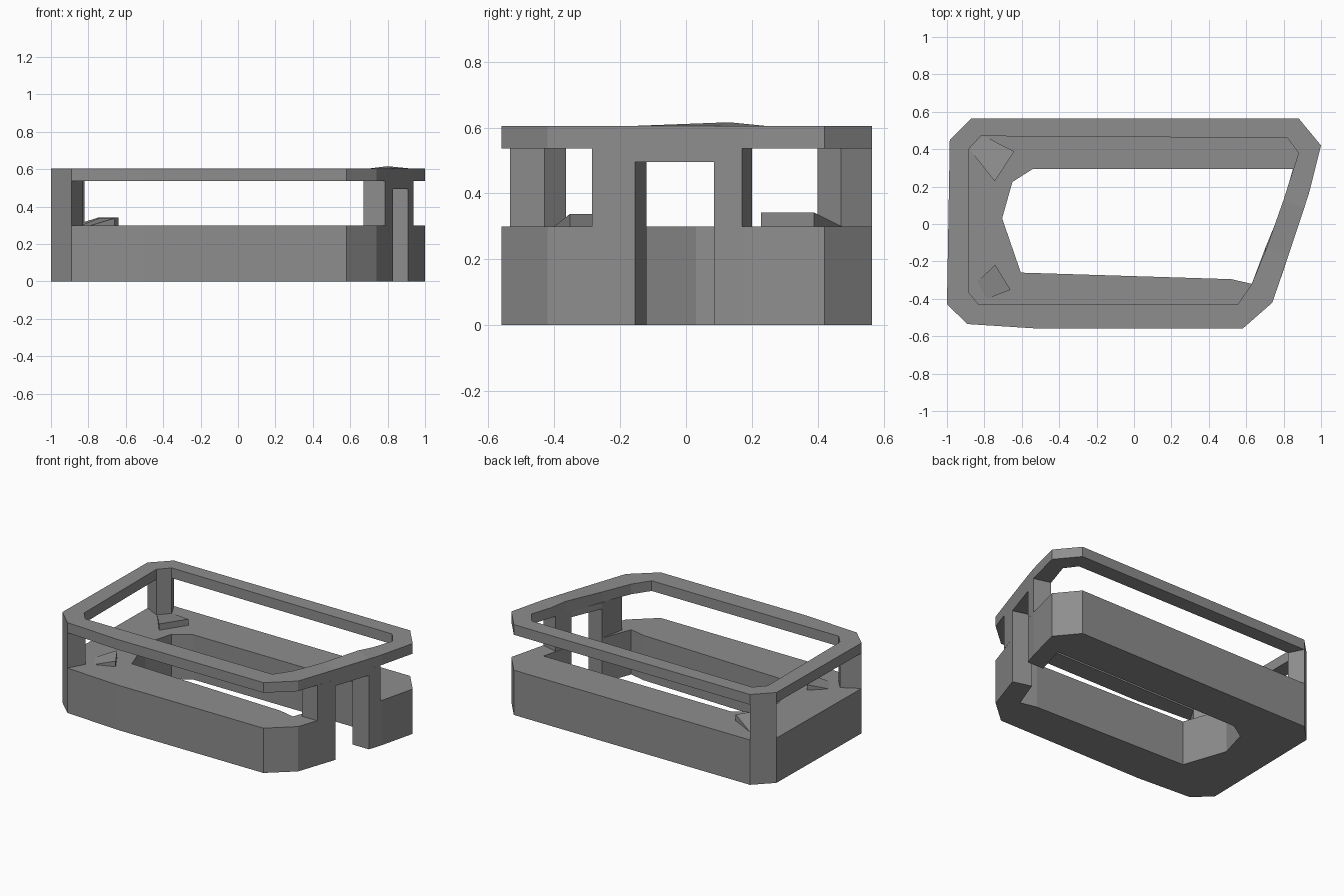
import bpy
import bmesh

cube = bpy.data.objects.get("Cube")
if cube:
    bpy.data.objects.remove(cube, do_unlink=True)

grey = bpy.data.materials.new("plain_grey")
grey.use_nodes = True
colour = (0.27, 0.27, 0.27, 1)
grey.diffuse_color = colour
grey.node_tree.nodes["Principled BSDF"].inputs["Base Color"].default_value = colour


def finish(name, bm):
    bmesh.ops.recalc_face_normals(bm, faces=bm.faces[:])
    mesh = bpy.data.meshes.new(name)
    bm.to_mesh(mesh)
    bm.free()
    mesh.materials.append(grey)
    obj = bpy.data.objects.new(name, mesh)
    bpy.context.collection.objects.link(obj)
    return obj


def prism(name, plan, bottom, top):
    """Upright block; top is one height or a height per plan corner."""
    tops = top if isinstance(top, list) else [top] * len(plan)
    bm = bmesh.new()
    low = [bm.verts.new((x, y, bottom)) for x, y in plan]
    high = [bm.verts.new((x, y, z)) for (x, y), z in zip(plan, tops)]
    bm.faces.new(low[::-1])
    bm.faces.new(high)
    for i in range(len(plan)):
        j = (i + 1) % len(plan)
        bm.faces.new((low[i], low[j], high[j], high[i]))
    return finish(name, bm)


SILL, HEAD, ROOF = 0.3, 0.537, 0.605

# Outer and inner corner of the walls, counter-clockwise from the front left
outer = [(-0.89, -0.535), (-0.5, -0.56), (0.58, -0.56), (0.74, -0.42),
         (0.83, -0.155), (0.91, 0.085), (0.94, 0.18), (1.0, 0.42),
         (0.88, 0.565), (-0.87, 0.565), (-0.985, 0.45), (-1.0, -0.43)]
inner = [(-0.83, -0.43), (-0.5, -0.43), (0.555, -0.43), (0.63, -0.32),
         (0.71, -0.125), (0.8, 0.13), (0.835, 0.24), (0.88, 0.38),
         (0.82, 0.46), (-0.82, 0.47), (-0.885, 0.4), (-0.885, -0.365)]

# Low wall: runs from one door jamb round to the other, with a thick ledge
ledge = [(0.79, 0.085), (0.85, 0.295), (-0.54, 0.295), (-0.65, 0.225),
         (-0.705, 0.03), (-0.605, -0.26), (0.52, -0.295), (0.63, -0.32),
         (0.705, -0.12)]
around = [outer[(5 + k) % 12] for k in range(12)]
prism("base_wall", around[::-1] + ledge, 0, SILL)

# Top rim, with a slight rise on the inside above the door
bm = bmesh.new()
rings = []
for plan, z in ((outer, HEAD), (outer, ROOF), (inner, ROOF), (inner, HEAD)):
    rings.append([bm.verts.new((x, y, z)) for x, y in plan])
rings[2][5].co.z += 0.011
for a in range(4):
    r, s = rings[a], rings[(a + 1) % 4]
    for i in range(12):
        j = (i + 1) % 12
        bm.faces.new((r[i], r[j], s[j], s[i]))
finish("top_rim", bm)

# Corner posts on the left side
for name, a, b in (("front_left_post", 11, 0), ("back_left_post", 9, 10)):
    prism(name, [outer[a], outer[b], inner[b], inner[a]], SILL, HEAD)

# Door posts and lintel
prism("front_door_post",
      [(0.787, -0.285), outer[4], (0.705, -0.12), (0.672, -0.285)], SILL, HEAD)
prism("back_door_post",
      [outer[5], (0.937, 0.17), (0.825, 0.2), (0.79, 0.085)], SILL, HEAD)
prism("door_lintel", [outer[4], outer[5], (0.79, 0.085), (0.705, -0.12)],
      0.495, HEAD)

# Small ramps at the feet of the corner posts
prism("back_ramp", [(-0.88, 0.4), (-0.745, 0.228), (-0.64, 0.388),
                    (-0.805, 0.472)], SILL - 0.005, [SILL, 0.342, 0.342, SILL])
prism("front_ramp", [(-0.84, -0.31), (-0.785, -0.4), (-0.66, -0.352),
                     (-0.742, -0.218)], SILL - 0.005, [SILL, SILL, 0.338, 0.338])
